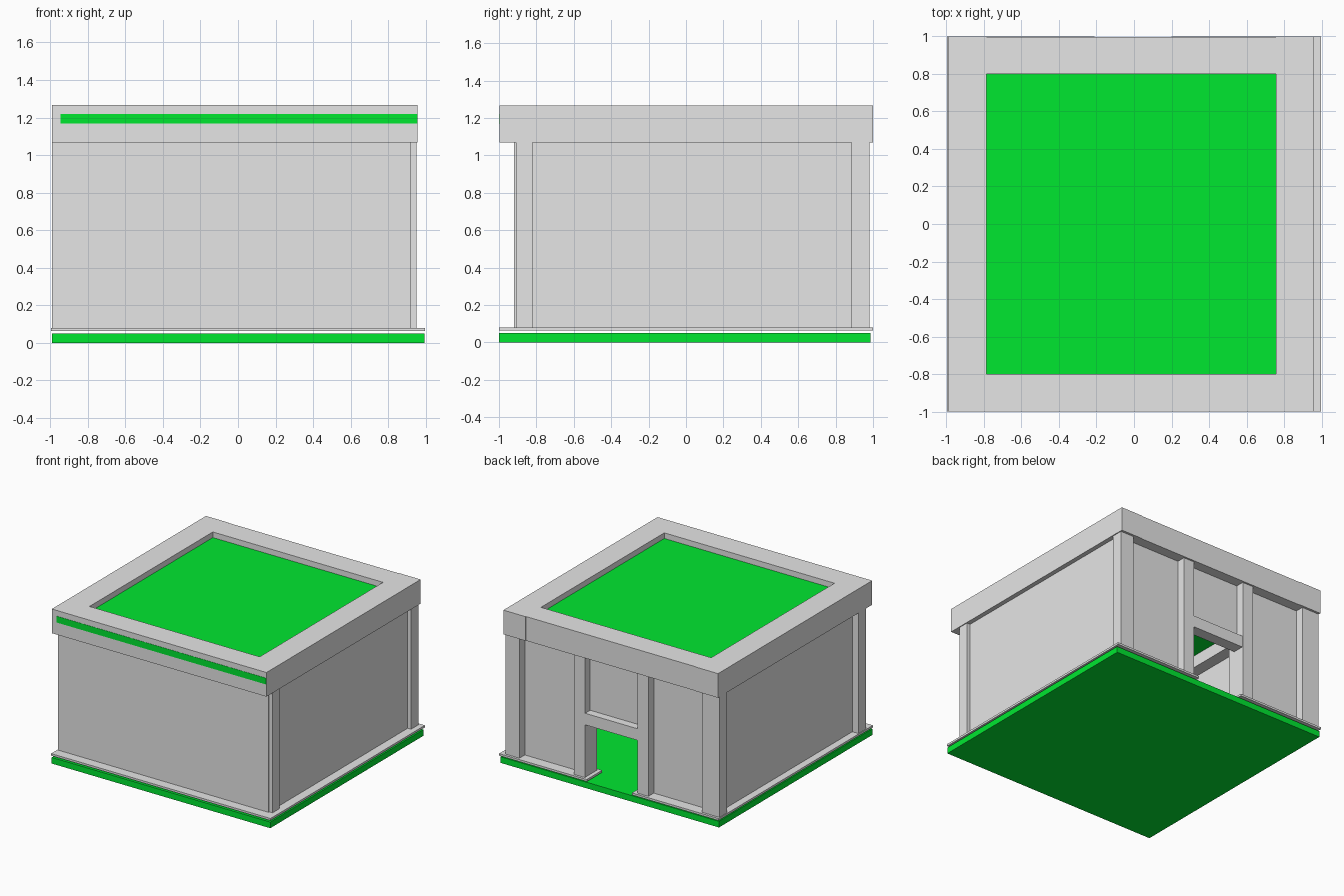
import bpy
import bmesh
from mathutils import Vector

cube = bpy.data.objects.get("Cube")
if cube:
    bpy.data.objects.remove(cube, do_unlink=True)


def material(name, colour):
    mat = bpy.data.materials.new(name)
    mat.use_nodes = True
    mat.diffuse_color = (*colour, 1)
    mat.node_tree.nodes["Principled BSDF"].inputs["Base Color"].default_value = (*colour, 1)
    return mat


GREY = material("concrete grey", (0.79, 0.79, 0.79))
GREEN = material("grass green", (0, 0.8, 0.03))


def box(name, x, y, z, mat=GREY):
    """Box spanning the given (low, high) ranges on each axis."""
    low, high = (Vector(corner) for corner in zip(x, y, z))
    bm = bmesh.new()
    bmesh.ops.create_cube(bm, size=1)
    bmesh.ops.scale(bm, vec=high - low, verts=bm.verts)
    bmesh.ops.translate(bm, vec=(low + high) / 2, verts=bm.verts)
    mesh = bpy.data.meshes.new(name)
    bm.to_mesh(mesh)
    bm.free()
    mesh.materials.append(mat)
    obj = bpy.data.objects.new(name, mesh)
    bpy.context.collection.objects.link(obj)
    return obj


# Shared heights
SILL = (0.063, 0.08)
WALL = (0.08, 1.068)
BEAM = (1.068, 1.266)

# Ground and planted roof
box("ground_slab", (-0.99, 0.993), (-1, 0.987), (0, 0.05), GREEN)
box("roof_slab", (-0.947, 0.9555), (-1, 0.98), (1.168, 1.22), GREEN)

# Sill strips, open at the doorway
box("sill_right", (-0.995, -0.795), (-1, 1), SILL)
box("sill_left", (0.795, 0.995), (-1, 1), SILL)
box("sill_front", (-0.795, 0.795), (-1, -0.8), SILL)
box("sill_back_right", (-0.795, -0.21), (0.8, 1), SILL)
box("sill_back_left", (0.2, 0.795), (0.8, 1), SILL)

# Roof beams forming the parapet
box("beam_right", (-0.99, -0.787), (-0.998, 0.999), BEAM)
box("beam_left", (0.757, 0.957), (-0.998, 0.999), BEAM)
box("beam_front", (-0.787, 0.757), (-0.998, -0.8), BEAM)
box("beam_back", (-0.787, 0.757), (0.798, 0.995), BEAM)

# Corner posts
box("post_front_right", (-0.99, -0.89), (-0.91, -0.82), WALL)
box("post_front_left", (0.85, 0.95), (-0.91, -0.82), WALL)
box("post_back_right", (-0.99, -0.83), (0.885, 0.98), WALL)
box("post_back_left", (0.825, 0.95), (0.885, 0.98), WALL)

# Wall panels
box("wall_front", (-0.99, 0.92), (-0.92, -0.87), WALL)
box("wall_right", (-0.935, -0.885), (-0.87, 0.9), WALL)
box("wall_left", (0.87, 0.92), (-0.87, 0.9), WALL)
box("wall_back_right", (-0.885, -0.3), (0.86, 0.91), WALL)
box("wall_back_left", (0.28, 0.87), (0.86, 0.91), WALL)

# Doorway
box("door_post_right", (-0.345, -0.245), (0.82, 0.98), WALL)
box("door_post_left", (0.232, 0.332), (0.82, 0.98), WALL)
box("door_lintel", (-0.245, 0.232), (0.88, 0.975), (0.51, 0.605))
box("wall_above_door", (-0.245, 0.232), (0.88, 0.91), (0.605, 1.068))
